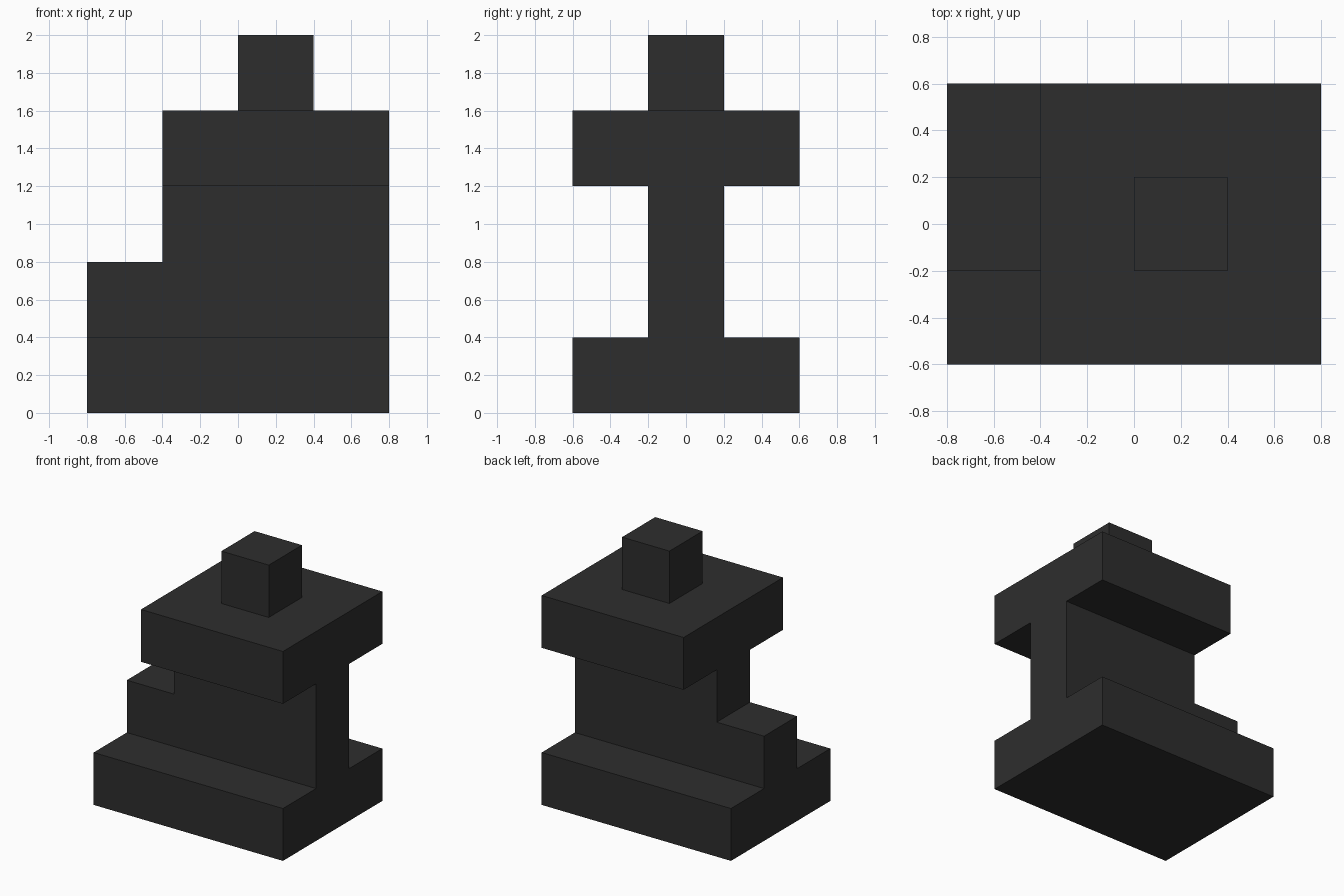
import bpy
import bmesh

cube = bpy.data.objects.get("Cube")
if cube:
    bpy.data.objects.remove(cube, do_unlink=True)

# Single dark grey colour
GREY = (0.027, 0.027, 0.027, 1.0)
mat = bpy.data.materials.new("dark grey")
mat.use_nodes = True
mat.diffuse_color = GREY
bsdf = mat.node_tree.nodes["Principled BSDF"]
bsdf.inputs["Base Color"].default_value = GREY
bsdf.inputs["Roughness"].default_value = 0.8


def slab(name, profile, half_depth):
    """Extrude an x-z outline symmetrically along y."""
    bm = bmesh.new()
    face = bm.faces.new([bm.verts.new((x, -half_depth, z)) for x, z in profile])
    ext = bmesh.ops.extrude_face_region(bm, geom=[face])
    moved = [g for g in ext["geom"] if isinstance(g, bmesh.types.BMVert)]
    bmesh.ops.translate(bm, verts=moved, vec=(0, 2 * half_depth, 0))
    bmesh.ops.recalc_face_normals(bm, faces=bm.faces)
    mesh = bpy.data.meshes.new(name)
    bm.to_mesh(mesh)
    bm.free()
    mesh.materials.append(mat)
    obj = bpy.data.objects.new(name, mesh)
    bpy.context.collection.objects.link(obj)
    return obj


def rect(x0, x1, z0, z1):
    return [(x0, z0), (x1, z0), (x1, z1), (x0, z1)]


# Wide base plate
slab("base_plate", rect(-0.8, 0.8, 0.0, 0.4), 0.6)

# Narrow upright wall with a lower step on the -x end
slab("stepped_wall", [(-0.8, 0.4), (0.8, 0.4), (0.8, 1.2),
                      (-0.4, 1.2), (-0.4, 0.8), (-0.8, 0.8)], 0.2)

# Overhanging top plate and the block centred on it
slab("top_plate", rect(-0.4, 0.8, 1.2, 1.6), 0.6)
slab("top_block", rect(0.0, 0.4, 1.6, 2.0), 0.2)
